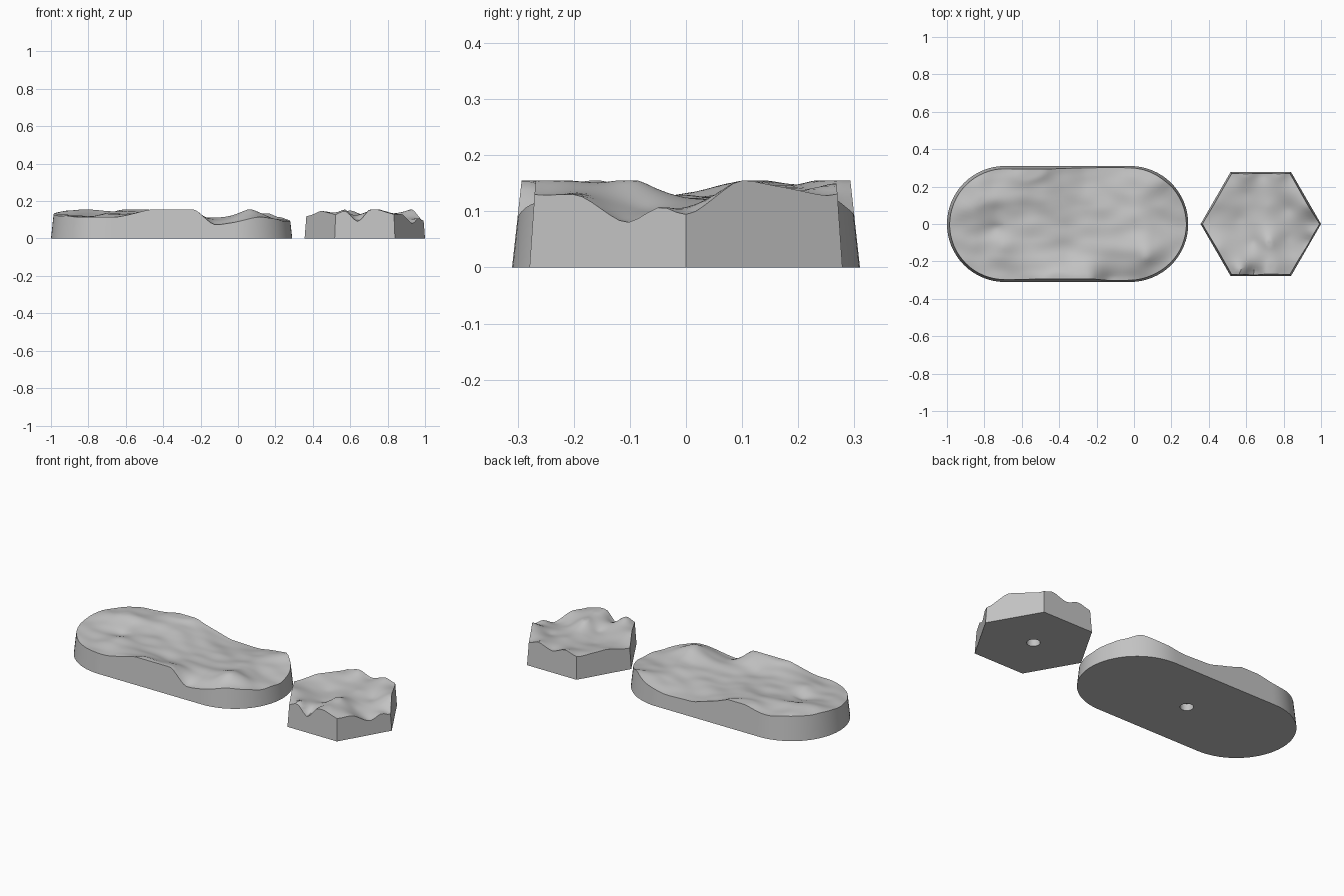
import bpy, bmesh, math
from mathutils import Vector, noise

old = bpy.data.objects.get("Cube")
if old:
    bpy.data.objects.remove(old)

stone = bpy.data.materials.new("stone_grey")
stone.use_nodes = True
GREY = (0.55, 0.55, 0.55, 1)
stone.diffuse_color = GREY
stone.node_tree.nodes["Principled BSDF"].inputs["Base Color"].default_value = GREY

TOP = 0.155


def solve(rows):
    """Gaussian elimination on rows that end with their right-hand side."""
    n = len(rows)
    for i in range(n):
        p = max(range(i, n), key=lambda r: abs(rows[r][i]))
        rows[i], rows[p] = rows[p], rows[i]
        for r in range(n):
            if r != i:
                f = rows[r][i] / rows[i][i]
                rows[r] = [a - f * b for a, b in zip(rows[r], rows[i])]
    return [rows[i][n] / rows[i][i] for i in range(n)]


def terrain(points, grain):
    """Height function through a few spot heights, cut flat at the top."""
    mean = sum(p[2] for p in points) / len(points)

    def kernel(ax, ay, bx, by):
        return math.sqrt((ax - bx) ** 2 + (ay - by) ** 2 + 0.0004)

    weights = solve([[kernel(px, py, qx, qy) for qx, qy, _ in points] + [pz - mean]
                     for px, py, pz in points])

    def height(x, y):
        z = mean + sum(w * kernel(x, y, px, py) for w, (px, py, _) in zip(weights, points))
        bump = noise.noise(Vector((x * 8, y * 11, 3))) * grain
        return max(0.075, min(TOP, z / 100 + bump))
    return height


def stadium_outline(half, steps):
    """Pairs of spine point and outward direction around a rounded slab."""
    out = []
    for side in (1, -1):
        out += [(Vector((side * half * (2 * i / steps - 1), 0, 0)), Vector((0, -side, 0)))
                for i in range(steps)]
        for i in range(steps):
            a = math.pi * (i / steps - 0.5)
            out.append((Vector((side * half, 0, 0)),
                        Vector((math.cos(a), math.sin(a), 0)) * side))
    return out


def hexagon_outline(steps):
    corners = [Vector((math.cos(k * math.pi / 3), math.sin(k * math.pi / 3), 0)) for k in range(6)]
    return [(Vector(), corners[k].lerp(corners[(k + 1) % 6], i / steps))
            for k in range(6) for i in range(steps)]


def rock_base(name, centre, outline, radius, height, slope, rings=22):
    bm = bmesh.new()
    n = len(outline)

    def ring(place):
        return [bm.verts.new(place(s, d)) for s, d in outline]

    def bridge(a, b):
        for i in range(n):
            bm.faces.new((a[i], a[(i + 1) % n], b[(i + 1) % n], b[i]))

    def ground(t):
        def place(s, d):
            p = centre + s + d * radius * t
            z = height(p.x, p.y)
            p = centre + s + d * (radius - slope * z) * t
            return Vector((p.x, p.y, z))
        return place

    def hole(z):
        return lambda s, d: centre + (s * 0.1 + d).normalized() * 0.035 + Vector((0, 0, z))

    # Recessed hole, underside, tapered wall, then rocky top
    loops = [ring(hole(0.04)), ring(hole(0)), ring(lambda s, d: centre + s + d * radius)]
    bm.faces.new(list(reversed(loops[0])))
    loops += [ring(ground(1 - k / rings)) for k in range(rings + 1)]
    for a, b in zip(loops, loops[1:]):
        bridge(a, b)
    bmesh.ops.remove_doubles(bm, verts=bm.verts, dist=0.00005)
    bmesh.ops.recalc_face_normals(bm, faces=bm.faces)
    mesh = bpy.data.meshes.new(name)
    bm.to_mesh(mesh)
    bm.free()
    mesh.materials.append(stone)
    obj = bpy.data.objects.new(name, mesh)
    bpy.context.collection.objects.link(obj)
    bpy.ops.object.select_all(action='DESELECT')
    obj.select_set(True)
    bpy.context.view_layer.objects.active = obj
    bpy.ops.object.shade_smooth_by_angle(angle=math.radians(35))


# Spot heights (x, y, hundredths up)
long_spots = [
    (-.98, 0, 13), (-.93, -.18, 12), (-.8, -.28, 11), (-.65, -.3, 11.5), (-.5, -.3, 14.5),
    (-.42, -.3, 16), (-.23, -.3, 15.5), (-.13, -.3, 8), (-.02, -.3, 9), (.08, -.28, 11.5),
    (.2, -.2, 10.5), (.28, 0, 9), (.15, .25, 13), (-.07, .3, 8.5), (-.26, .3, 8.5),
    (-.38, .3, 12), (-.5, .3, 16), (-.62, .3, 15.5), (-.75, .29, 13), (-.9, .2, 14),
    (-.84, .12, 16), (-.74, -.02, 11), (-.7, -.13, 13.5), (-.45, .05, 12.5), (-.35, -.17, 11.5),
    (-.2, .1, 10), (.07, -.19, 15.5), (.02, .1, 11), (.15, 0, 10), (-.1, -.05, 10.5)]
hex_spots = [
    (.99, 0, 9.5), (.97, -.045, 10.7), (.935, -.105, 8), (.885, -.2, 13), (.84, -.27, 13),
    (.77, -.27, 15), (.71, -.27, 16), (.64, -.27, 9), (.57, -.26, 15.5), (.52, -.27, 13),
    (.44, -.13, 14.5), (.37, 0, 12), (.43, .12, 14), (.52, .27, 13), (.6, .27, 15),
    (.68, .27, 12), (.78, .27, 15), (.84, .26, 13), (.885, .2, 14), (.94, .1, 15.5),
    (.72, -.1, 16), (.64, -.1, 11), (.82, -.08, 10.5), (.72, .1, 12.5), (.56, .03, 10.5),
    (.6, .16, 12), (.83, .08, 11)]

rock_base("long_rock_base", Vector((-.355, 0, 0)), stadium_outline(.335, 32), .31,
          terrain(long_spots, .01), .11)
rock_base("hexagon_rock_base", Vector((.678, 0, 0)), hexagon_outline(16), .322,
          terrain(hex_spots, .004), .08)
